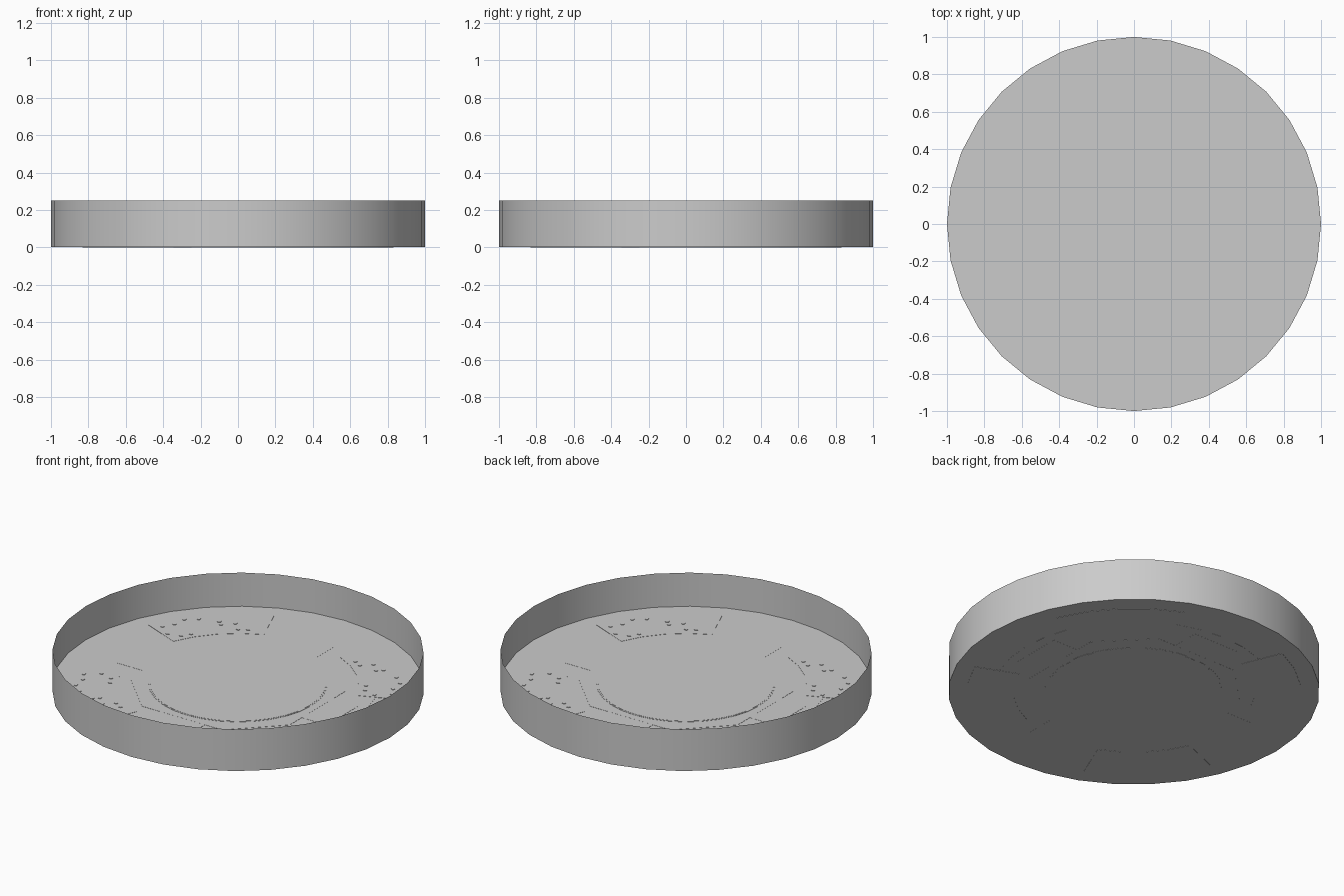
import bpy
import bmesh
from math import sin, cos, radians, atan2, hypot, pi

if "Cube" in bpy.data.objects:
    bpy.data.objects.remove(bpy.data.objects["Cube"])

TOP, BASE = 0.05, 0.002   # upper and lower faces of the floor slab


def arc(r, a0, a1, n):
    return [(r * cos(radians(a0 + (a1 - a0) * i / n)),
             r * sin(radians(a0 + (a1 - a0) * i / n))) for i in range(n + 1)]


def circle(r, n=32, cx=0, cy=0):
    return [(cx + r * cos(2 * pi * i / n), cy + r * sin(2 * pi * i / n)) for i in range(n)]


def ccw(pts):
    area = sum(p[0] * q[1] - q[0] * p[1] for p, q in zip(pts, pts[1:] + pts[:1]))
    return pts if area > 0 else pts[::-1]


def shell(bm, pts, z0, z1, cap=True, base=False):
    """Walls from z0 to z1 around pts, with optional far and near caps."""
    pts = ccw(pts)
    if z1 < z0:
        pts = pts[::-1]
    lo = [bm.verts.new((x, y, z0)) for x, y in pts]
    hi = [bm.verts.new((x, y, z1)) for x, y in pts]
    n = len(pts)
    for i in range(n):
        j = (i + 1) % n
        bm.faces.new((lo[i], lo[j], hi[j], hi[i]))
    if cap:
        bm.faces.new(hi)
    if base:
        bm.faces.new(lo[::-1])


def finish(name, bm, smooth=False):
    me = bpy.data.meshes.new(name)
    bm.to_mesh(me)
    bm.free()
    ob = bpy.data.objects.new(name, me)
    bpy.context.collection.objects.link(ob)
    if smooth:
        bpy.ops.object.select_all(action='DESELECT')
        ob.select_set(True)
        bpy.context.view_layer.objects.active = ob
        bpy.ops.object.shade_smooth_by_angle(angle=radians(30))
    return ob


def plate(name, outlines, lift, drop):
    """Thin inlaid plate, standing proud of both faces of the slab."""
    bm = bmesh.new()
    for pts in outlines:
        shell(bm, pts, TOP, TOP + lift)
        shell(bm, pts, BASE, BASE - drop)
    return finish(name, bm)


def rotated(pts, quarter):
    c, s = [(1, 0), (0, 1), (-1, 0), (0, -1)][quarter]
    return [(x * c - y * s, x * s + y * c) for x, y in pts]


# Floor slab
bm = bmesh.new()
shell(bm, circle(1), BASE, TOP, base=True)
finish("floor_slab", bm, True)

# Open rim wall, a single sheet
bm = bmesh.new()
shell(bm, circle(1), TOP, 0.25, cap=False)
finish("rim_wall", bm, True)

# Inlaid walkway disc and octagonal deck
plate("walkway_disc", [circle(0.76)], 0.0008, 0.0005)
a, b = 0.525, 0.265
octagon = [(a, -b), (a, b), (b, a), (-b, a), (-a, b), (-a, -b), (-b, -a), (b, -a)]
plate("octagon_deck", [octagon], 0.0020, 0.0012)

# Four rectangular hatches
hatch = [(-0.15, 0.525), (0.15, 0.525), (0.15, 0.69), (-0.15, 0.69)]
plate("hatches", [rotated(hatch, q) for q in range(4)], 0.0016, 0.0010)

# Four curved corner panels
panel = arc(0.9, 22.5, 67.5, 4) + arc(0.65, 67.5, 22.5, 4)
plate("corner_panels", [rotated(panel, q) for q in range(4)], 0.0020, 0.0015)

# Central pad with a narrow stepped border
plate("centre_border", [circle(0.482)], 0.0032, 0.0017)
plate("centre_pad", [circle(0.474)], 0.0042, 0.0020)

# Small studs on the corner panels, mirrored into each quadrant
studs = [(0.65, 0.56), (0.54, 0.595), (0.51, 0.57), (0.455, 0.625), (0.40, 0.573),
         (0.353, 0.60), (0.68, 0.31), (0.72, 0.43), (0.71, 0.51), (0.605, 0.33),
         (0.755, 0.37), (0.575, 0.38)]
bm = bmesh.new()
for sx in (1, -1):
    for sy in (1, -1):
        for x, y in studs:
            shell(bm, circle(0.011, 8, sx * x, sy * y), TOP + 0.002, TOP + 0.005)
finish("panel_studs", bm)
